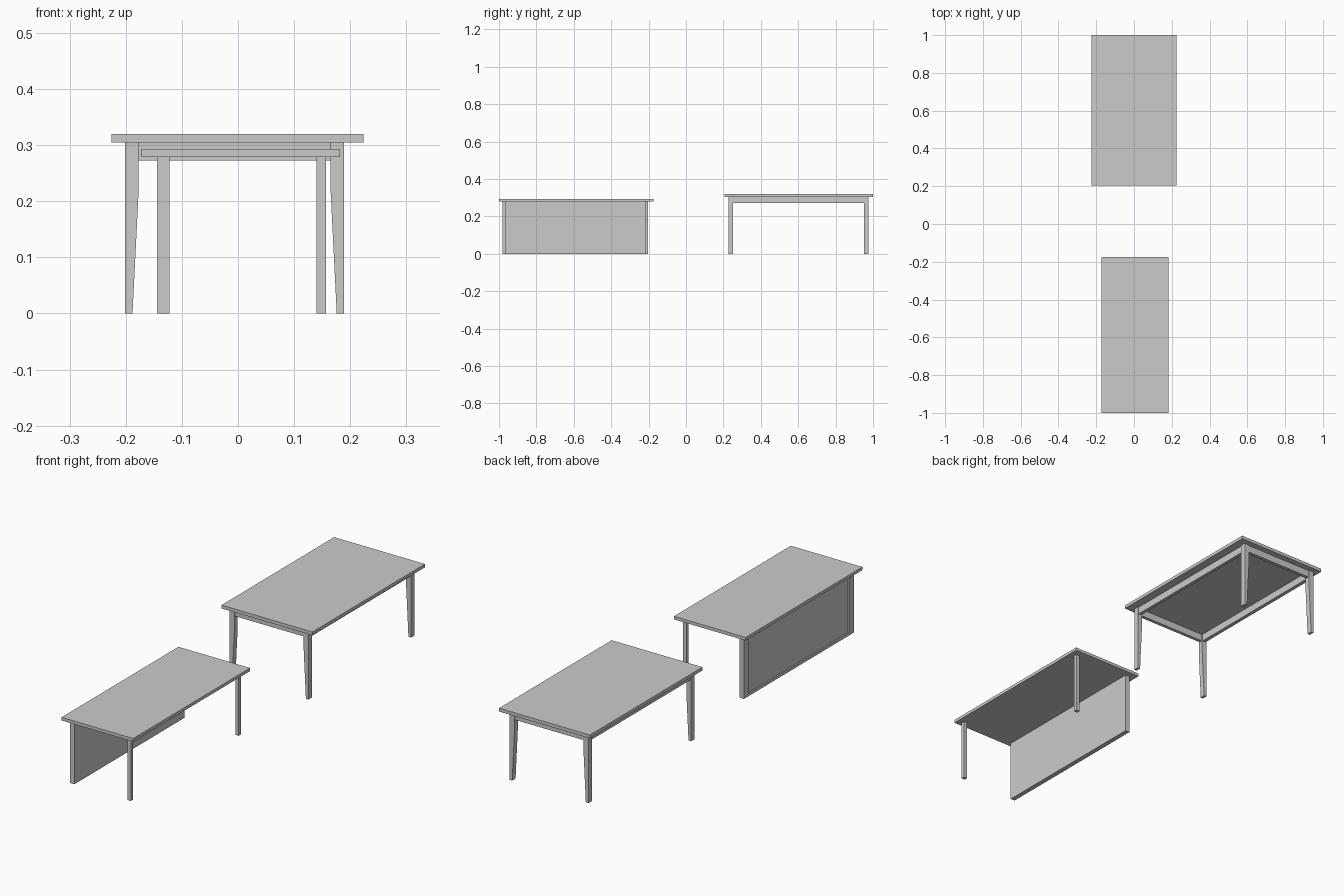
import bpy
import bmesh

if "Cube" in bpy.data.objects:
    bpy.data.objects.remove(bpy.data.objects["Cube"])


def box(name, x, y, z):
    """Axis-aligned box from (min, max) ranges."""
    bm = bmesh.new()
    bmesh.ops.create_cube(bm, size=1)
    for v in bm.verts:
        for i, (lo, hi) in enumerate((x, y, z)):
            v.co[i] = lo if v.co[i] < 0 else hi
    return finish(name, bm)


def prism(name, profile, y0, y1):
    """Extrude an x-z profile along y."""
    bm = bmesh.new()
    face = bm.faces.new([bm.verts.new((x, y0, z)) for x, z in profile])
    out = bmesh.ops.extrude_face_region(bm, geom=[face])
    for v in out["geom"]:
        if isinstance(v, bmesh.types.BMVert):
            v.co.y = y1
    bmesh.ops.recalc_face_normals(bm, faces=bm.faces)
    return finish(name, bm)


def finish(name, bm):
    mesh = bpy.data.meshes.new(name)
    bm.to_mesh(mesh)
    bm.free()
    ob = bpy.data.objects.new(name, mesh)
    bpy.context.collection.objects.link(ob)
    return ob


# Dining table: top
box("table_top", (-0.225, 0.224), (0.205, 1.0), (0.305, 0.32))

# Dining table: legs tapered on the inner side
for end, y0, y1 in (("front", 0.228, 0.251), ("back", 0.952, 0.976)):
    for side, outer, s in (("left", -0.201, 1), ("right", 0.189, -1)):
        profile = [(outer, 0), (outer + s * 0.013, 0), (outer + s * 0.024, 0.22),
                   (outer + s * 0.024, 0.305), (outer, 0.305)]
        prism(f"table_{end}_{side}_leg", profile, y0, y1)

# Dining table: aprons
for side, x in (("left", (-0.197, -0.18)), ("right", (0.17, 0.185))):
    box(f"table_{side}_apron", x, (0.251, 0.952), (0.272, 0.305))
for end, y in (("front", (0.232, 0.247)), ("back", (0.956, 0.972))):
    box(f"table_{end}_apron", y=y, x=(-0.178, 0.167), z=(0.273, 0.305))

# Desk: top
box("desk_top", (-0.172, 0.182), (-1.0, -0.175), (0.279, 0.293))

# Desk: slim legs on the right, panel posts on the left
for end, y, w in (("front", -0.981, 1), ("back", -0.203, -1)):
    box(f"desk_{end}_leg", (0.14, 0.157), sorted((y, y + w * 0.016)), (0, 0.279))
    box(f"desk_{end}_panel_post", (-0.144, -0.122), sorted((y, y + w * 0.033)), (0, 0.279))

# Desk: side panel, slightly recessed outside, with a bottom rail
box("desk_side_panel", (-0.138, -0.122), (-0.948, -0.236), (0.012, 0.279))
box("desk_panel_rail", (-0.144, -0.122), (-0.948, -0.236), (0, 0.012))
